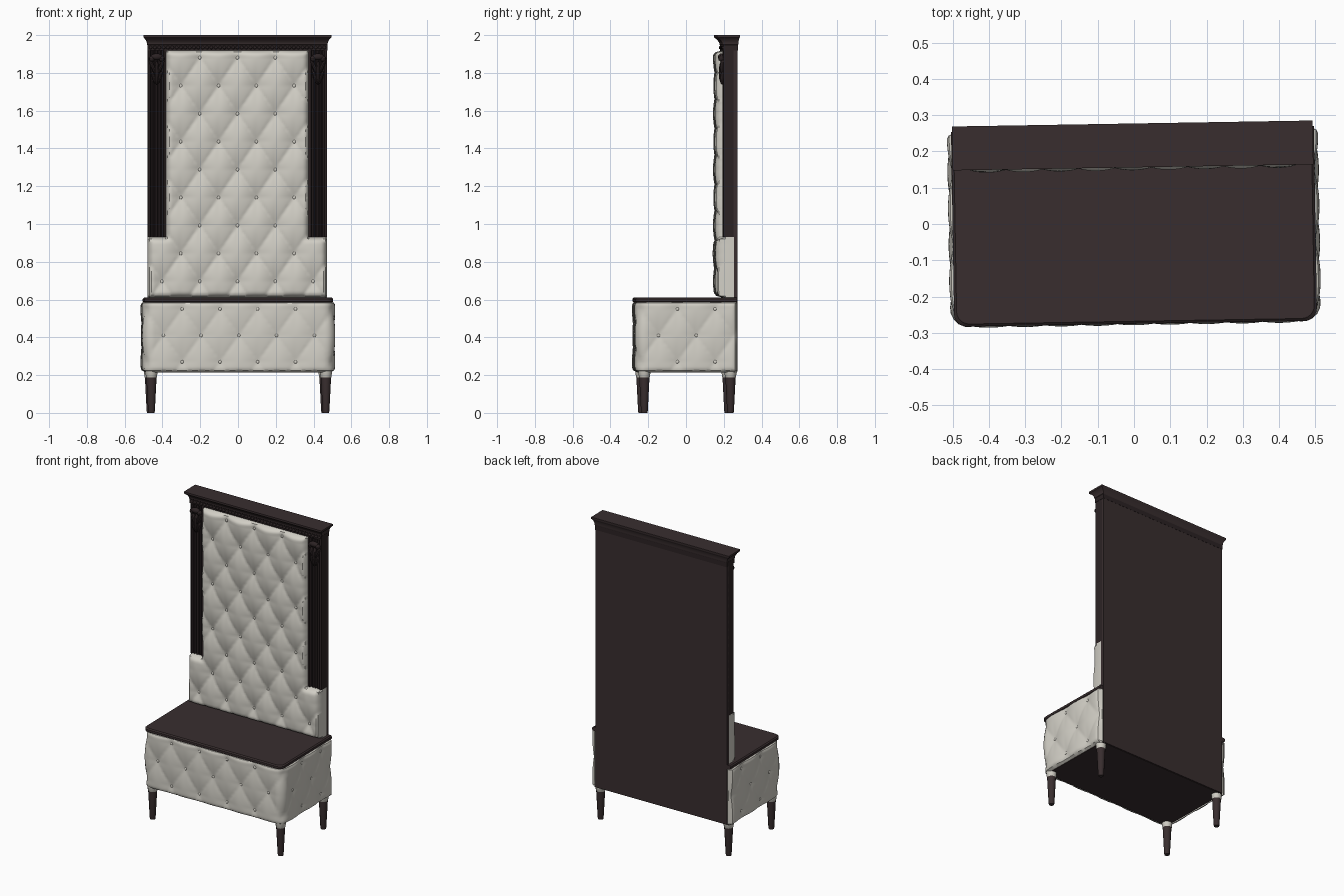
import bpy, bmesh, math
from mathutils import Matrix, Vector

if "Cube" in bpy.data.objects:
    bpy.data.objects.remove(bpy.data.objects["Cube"])

def material(name, col):
    m = bpy.data.materials.new(name)
    m.diffuse_color = (*col, 1)
    m.use_nodes = True
    m.node_tree.nodes["Principled BSDF"].inputs["Base Color"].default_value = m.diffuse_color
    return m

WOOD = material("dark wood", (0.040, 0.027, 0.028))
CARVED = material("carved dark wood", (0.024, 0.016, 0.017))
CREAM = material("cream upholstery", (0.64, 0.62, 0.56))

def finish(name, bm, mat):
    bmesh.ops.recalc_face_normals(bm, faces=bm.faces)
    me = bpy.data.meshes.new(name)
    bm.to_mesh(me)
    bm.free()
    me.materials.append(mat)
    ob = bpy.data.objects.new(name, me)
    bpy.context.collection.objects.link(ob)
    return ob

def box(name, x0, x1, y0, y1, z0, z1, mat, bevel=0):
    bm = bmesh.new()
    bmesh.ops.create_cube(bm, size=1)
    for v in bm.verts:
        v.co = ((x0 + x1) / 2 + v.co.x * (x1 - x0), (y0 + y1) / 2 + v.co.y * (y1 - y0),
                (z0 + z1) / 2 + v.co.z * (z1 - z0))
    if bevel:
        bmesh.ops.bevel(bm, geom=bm.edges[:], offset=bevel, segments=2, affect='EDGES')
    return finish(name, bm, mat)

def loft(name, rings, mat):
    bm = bmesh.new()
    loops = [[bm.verts.new(p) for p in ring] for ring in rings]
    n = len(loops[0])
    for a, b in zip(loops, loops[1:]):
        for i in range(n):
            bm.faces.new((a[i], a[(i + 1) % n], b[(i + 1) % n], b[i]))
    bm.faces.new(loops[0])
    bm.faces.new(loops[-1])
    return finish(name, bm, mat)

def blobs(name, items, mat, seg=10):
    """Squashed spheres: (centre, radii, tilt about y)."""
    bm = bmesh.new()
    for c, r, tilt in items:
        M = Matrix.Translation(c) @ Matrix.Rotation(tilt, 4, 'Y') @ Matrix.Diagonal((*r, 1))
        bmesh.ops.create_uvsphere(bm, u_segments=seg, v_segments=6, radius=1, matrix=M)
    return finish(name, bm, mat)

def tuft(x, z, z0, dz):
    """Diamond cushions, 0 at the buttons; creases run between buttons."""
    a, b = x / 0.2, (z - z0) / (2 * dz)
    su, sv = abs(math.sin(math.pi * (a + b))), abs(math.sin(math.pi * (a - b)))
    return 0.5 * math.sqrt(su * sv) + 0.5 * max(su, sv) ** 0.7

def roll(d, r):
    t = min(max(d / r, 0), 1)
    return math.sqrt(1 - (1 - t) ** 2)

def grid_surface(name, us, vs, point, keep, back):
    bm = bmesh.new()
    g = [[bm.verts.new(point(u, v)) for v in vs] for u in us]
    for i in range(len(us) - 1):
        for j in range(len(vs) - 1):
            if keep((us[i] + us[i + 1]) / 2, (vs[j] + vs[j + 1]) / 2):
                bm.faces.new((g[i][j], g[i + 1][j], g[i + 1][j + 1], g[i][j + 1]))
    bmesh.ops.delete(bm, geom=[v for v in bm.verts if not v.link_faces], context='VERTS')
    if back is not None:
        rim = [e for e in bm.edges if e.is_boundary]
        new = bmesh.ops.extrude_edge_only(bm, edges=rim)["geom"]
        for v in new:
            if isinstance(v, bmesh.types.BMVert):
                v.co.y = back
    return finish(name, bm, CREAM)

# Tufted back panel, wider below the pillars
def panel_dist(x, z):
    tall = min(0.38 - abs(x), z - 0.61, 1.92 - z)
    low = min(0.475 - abs(x), z - 0.61, 0.93 - z)
    return max(tall, low)

def panel_point(x, z):
    h = 0.052 * roll(panel_dist(x, z), 0.03) * (0.4 + 0.6 * tuft(x, z, 1.88, 0.148))
    return (x, 0.2 - h, z)

grid_surface("tufted_back_panel", [-0.475 + 0.0095 * i for i in range(101)],
             [0.61 + 0.01 * i for i in range(132)], panel_point,
             lambda x, z: panel_dist(x, z) > 0, 0.245)
buttons = []
for row in range(9):
    z = 1.88 - 0.148 * row
    for k in range(-4, 5):
        x = k * 0.1
        if (k + row) % 2 == 0 and panel_dist(x, z) > 0.03:
            buttons.append((Vector((x, 0.177, z)), (0.011, 0.006, 0.011), 0))
blobs("back_buttons", buttons, CREAM)

# Tufted bench skirt wrapped round the front and both sides
W, FRONT, BACK, R = 0.485, -0.252, 0.262, 0.03
ARC = R * math.pi / 2
S_END = W - R + ARC + BACK - FRONT - R

def skirt_path(s):
    sg, t = (1 if s >= 0 else -1), abs(s)
    if t <= W - R:
        return Vector((s, FRONT, 0)), Vector((0, -1, 0))
    if t <= W - R + ARC:
        a = (t - W + R) / R
        n = Vector((sg * math.sin(a), -math.cos(a), 0))
        return Vector((sg * (W - R), FRONT + R, 0)) + n * R, n
    return Vector((sg * W, FRONT + R + t - (W - R + ARC), 0)), Vector((sg, 0, 0))

def skirt_lattice(s):
    return abs(s) + 0.03 * min(max((abs(s) - 0.45) / 0.06, 0), 1)

def skirt_point(s, z):
    p, n = skirt_path(s)
    d = min(z - 0.215, 0.592 - z, S_END - abs(s))
    h = 0.027 * roll(d, 0.025) * (0.35 + 0.65 * tuft(skirt_lattice(s), z, 0.41, 0.14))
    return p + n * h + Vector((0, 0, z))

N = 200
grid_surface("tufted_bench_skirt", [S_END * (2 * i / N - 1) for i in range(N + 1)],
             [0.215 + 0.377 * j / 40 for j in range(41)], skirt_point, lambda s, z: True, None)
buttons = []
for row, z in enumerate((0.55, 0.41, 0.27)):
    for k in range(-9, 10):
        s = k * 0.1
        if (k + row) % 2 == 1 and abs(k) != 5:
            s -= math.copysign(0.03, s) if abs(k) > 5 else 0
            p, n = skirt_path(s)
            r = (0.010, 0.006, 0.010) if abs(n.y) > 0.5 else (0.006, 0.010, 0.010)
            buttons.append((p + n * 0.010 + Vector((0, 0, z)), r, 0))
blobs("bench_buttons", buttons, CREAM)
box("bench_core", -0.483, 0.483, -0.25, 0.26, 0.222, 0.59, CREAM)
box("bench_bottom", -0.48, 0.48, -0.25, 0.26, 0.216, 0.224, WOOD)

# Seat board with rounded front corners and a soft edge
def seat_ring(z, inset):
    x, y0, r = 0.5 - inset, -0.275 + inset, 0.035
    pts = [(-x, 0.262, z)]
    for cx, a0 in ((-x + r, 180), (x - r, 270)):
        for i in range(7):
            a = math.radians(a0 + 15 * i)
            pts.append((cx + r * math.cos(a), y0 + r + r * math.sin(a), z))
    return pts + [(x, 0.262, z)]

loft("seat_board", [seat_ring(0.585, 0.006), seat_ring(0.590, 0), seat_ring(0.604, 0),
                    seat_ring(0.611, 0.007)], WOOD)

# Tapered legs with upholstered corner caps
for sx, side in ((-1, "left"), (1, "right")):
    for y, end in ((-0.228, "front"), (0.228, "back")):
        def ring(z, r):
            return [(sx * 0.462 + r * math.cos(math.pi * i / 6),
                     y + r * math.sin(math.pi * i / 6), z) for i in range(12)]
        loft(f"{end}_{side}_leg", [ring(0, 0.016), ring(0.01, 0.018), ring(0.185, 0.027),
                                   ring(0.22, 0.027)], WOOD)
        loft(f"{end}_{side}_leg_cap", [ring(0.178, 0.022), ring(0.19, 0.029),
                                       ring(0.222, 0.033)], CREAM)

# Back board
box("back_board", -0.474, 0.474, 0.243, 0.266, 0.218, 1.93, WOOD)

# Fluted pillars with carved leaf capitals
section = [(0.376, 0.25), (0.376, 0.192), (0.390, 0.188), (0.394, 0.200), (0.402, 0.200),
           (0.408, 0.191), (0.414, 0.200), (0.420, 0.200), (0.427, 0.191), (0.434, 0.200),
           (0.440, 0.200), (0.446, 0.191), (0.452, 0.200), (0.458, 0.200), (0.462, 0.188),
           (0.474, 0.192), (0.474, 0.25)]
for sx, side in ((-1, "left"), (1, "right")):
    loft(f"{side}_pillar", [[(sx * x, y, z) for x, y in section] for z in (0.93, 1.93)], CARVED)
    cx = sx * 0.427
    leaves = [(Vector((cx, 0.188, 1.80)), (0.014, 0.022, 0.065), 0),
              (Vector((cx, 0.180, 1.885)), (0.034, 0.018, 0.018), 0)]
    for k in (-1, 1):
        leaves += [(Vector((cx + k * 0.02, 0.188, 1.83)), (0.012, 0.018, 0.045), k * 0.4),
                   (Vector((cx + k * 0.016, 0.188, 1.775)), (0.010, 0.015, 0.035), k * 0.3),
                   (Vector((cx + k * 0.026, 0.182, 1.875)), (0.016, 0.018, 0.016), 0)]
    blobs(f"{side}_pillar_carving", leaves, CARVED)

# Frieze and crown moulding: mitred rectangular rings (half width, front, back, height)
def rect(x, y0, y1, z):
    return [(-x, y0, z), (x, y0, z), (x, y1, z), (-x, y1, z)]

loft("frieze", [rect(0.476, 0.188, 0.267, 1.918), rect(0.476, 0.188, 0.267, 1.962)], CARVED)
crown = [(0.474, 0.190, 0.266, 1.945), (0.478, 0.184, 0.269, 1.950), (0.478, 0.184, 0.269, 1.957),
         (0.480, 0.180, 0.270, 1.965), (0.485, 0.172, 0.272, 1.976), (0.493, 0.160, 0.275, 1.985),
         (0.497, 0.156, 0.277, 1.988), (0.497, 0.156, 0.277, 2.0)]
loft("crown_moulding", [rect(*c) for c in crown], WOOD)
blobs("frieze_carving", [(Vector((-0.46 + 0.023 * i, 0.188, 1.934)), (0.010, 0.007, 0.009), 0.5)
                         for i in range(41)], CARVED, 8)

# The whole piece stands turned by about one degree
turn = Matrix.Rotation(math.radians(0.95), 4, 'Z')
for ob in bpy.data.objects:
    ob.data.transform(turn)
    ob.select_set(True)
    bpy.context.view_layer.objects.active = ob
bpy.ops.object.shade_smooth_by_angle(angle=math.radians(35))
